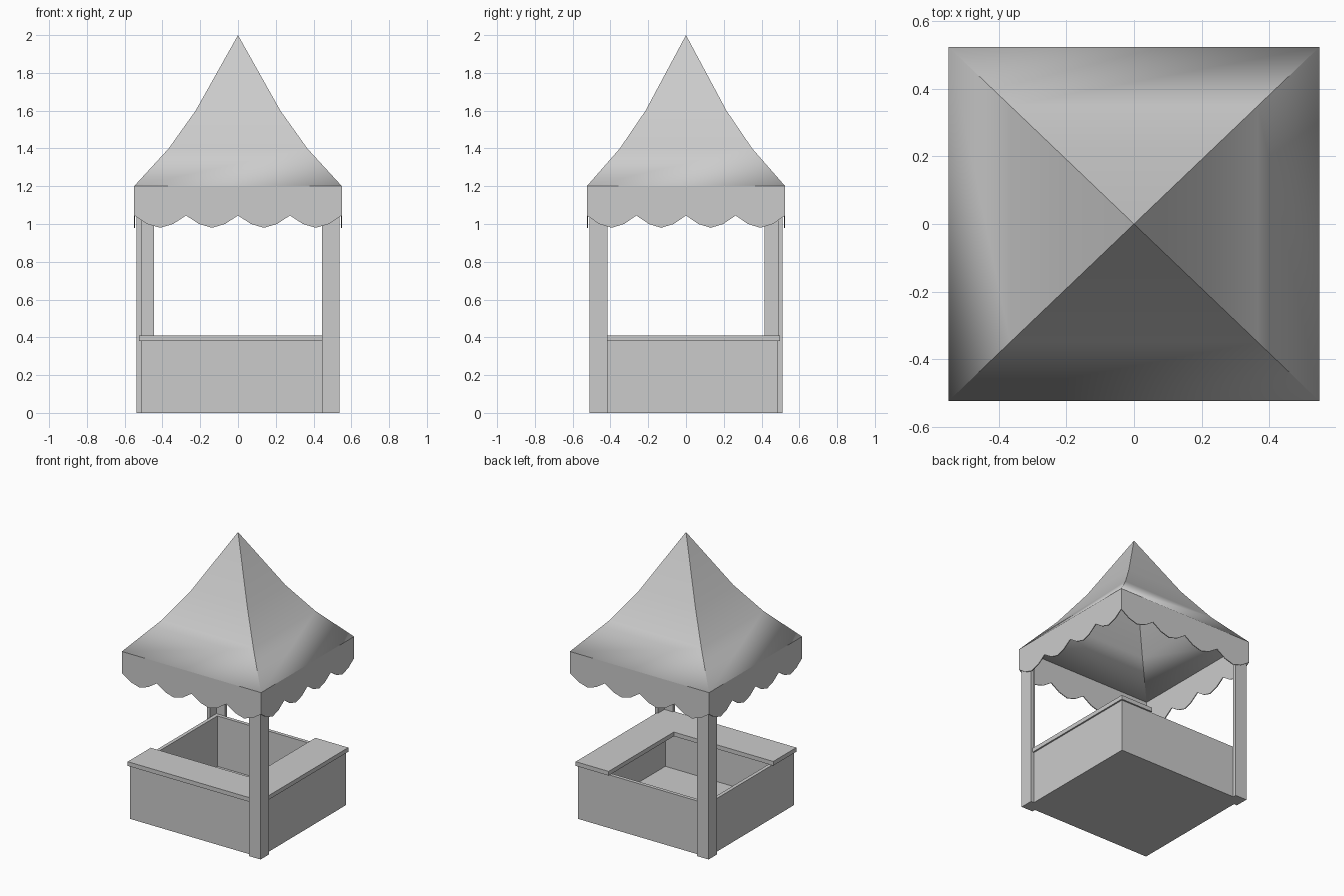
import bpy, bmesh
from mathutils import Vector

if "Cube" in bpy.data.objects:
    bpy.data.objects.remove(bpy.data.objects["Cube"])


def finish(name, bm):
    bmesh.ops.recalc_face_normals(bm, faces=bm.faces)
    me = bpy.data.meshes.new(name)
    bm.to_mesh(me)
    bm.free()
    ob = bpy.data.objects.new(name, me)
    bpy.context.collection.objects.link(ob)
    return ob


def extrude_polygon(name, points, vec):
    """Closed prism from a planar outline swept along vec."""
    bm = bmesh.new()
    face = bm.faces.new([bm.verts.new(p) for p in points])
    ret = bmesh.ops.extrude_face_region(bm, geom=[face], use_keep_orig=True)
    verts = [g for g in ret["geom"] if isinstance(g, bmesh.types.BMVert)]
    bmesh.ops.translate(bm, verts=verts, vec=vec)
    return finish(name, bm)


WX, WY = 0.512, 0.487      # wall half sizes
CX, CY = 0.523, 0.498      # counter half sizes
RX, RY = 0.55, 0.525       # roof half sizes

# Open booth base: box with a recessed floor
bm = bmesh.new()
bmesh.ops.create_cube(bm, size=1)
for v in bm.verts:
    v.co = Vector((v.co.x * 2 * WX, v.co.y * 2 * WY, (v.co.z + 0.5) * 0.38))
top = max(bm.faces, key=lambda f: f.calc_center_median().z)
bmesh.ops.inset_region(bm, faces=[top], thickness=0.036)
inner = bmesh.ops.extrude_discrete_faces(bm, faces=[top])["faces"][0]
bmesh.ops.translate(bm, verts=inner.verts, vec=(0, 0, -0.36))
finish("booth_walls", bm)

# L-shaped counter on the front and right sides
W = 0.26
outline = [(-CX, -CY), (CX, -CY), (CX, CY), (CX - W, CY), (CX - W, -CY + W), (-CX, -CY + W)]
extrude_polygon("counter_top", [(x, y, 0.38) for x, y in outline], (0, 0, 0.03))

# Angle posts wrapping the front right and back left corners
PX, PY, IX, IY = 0.537, 0.512, 0.445, 0.416
angle = [(PX, -PY), (PX, -IY), (WX, -IY), (WX, -WY), (IX, -WY), (IX, -PY)]
for name, s in (("front_right_post", 1), ("back_left_post", -1)):
    extrude_polygon(name, [(s * x, s * y, 0) for x, y in angle], (0, 0, 1.2))

# Flared tent roof, a thin shell
bm = bmesh.new()
rings = []
for k, z in ((1.0, 1.2), (0.667, 1.4), (0.408, 1.6)):
    rings.append([bm.verts.new((sx * RX * k, sy * RY * k, z))
                  for sx, sy in ((-1, -1), (1, -1), (1, 1), (-1, 1))])
apex = bm.verts.new((0, 0, 2.0))
for i in range(4):
    j = (i + 1) % 4
    for a, b in zip(rings, rings[1:]):
        bm.faces.new((a[i], a[j], b[j], b[i]))
    bm.faces.new((rings[-1][i], rings[-1][j], apex))
roof = finish("tent_roof", bm)
mod = roof.modifiers.new("shell", "SOLIDIFY")
mod.thickness = 0.005
mod.offset = -1
bpy.context.view_layer.objects.active = roof
roof.select_set(True)
bpy.ops.object.shade_smooth_by_angle(angle=0.5)

# Scalloped valance on each side: four scallops each
drop = (1.045, 1.0, 0.98, 1.0)
edge = [(-1 + i / 8, drop[i % 4]) for i in range(17)] + [(1, 1.2), (-1, 1.2)]
T = 0.006
for side, s in (("front", -1), ("back", 1)):
    extrude_polygon(side + "_valance", [(u * RX, s * RY, z) for u, z in edge], (0, -s * T, 0))
for side, s in (("left", -1), ("right", 1)):
    extrude_polygon(side + "_valance", [(s * RX, u * RY, z) for u, z in edge], (-s * T, 0, 0))
